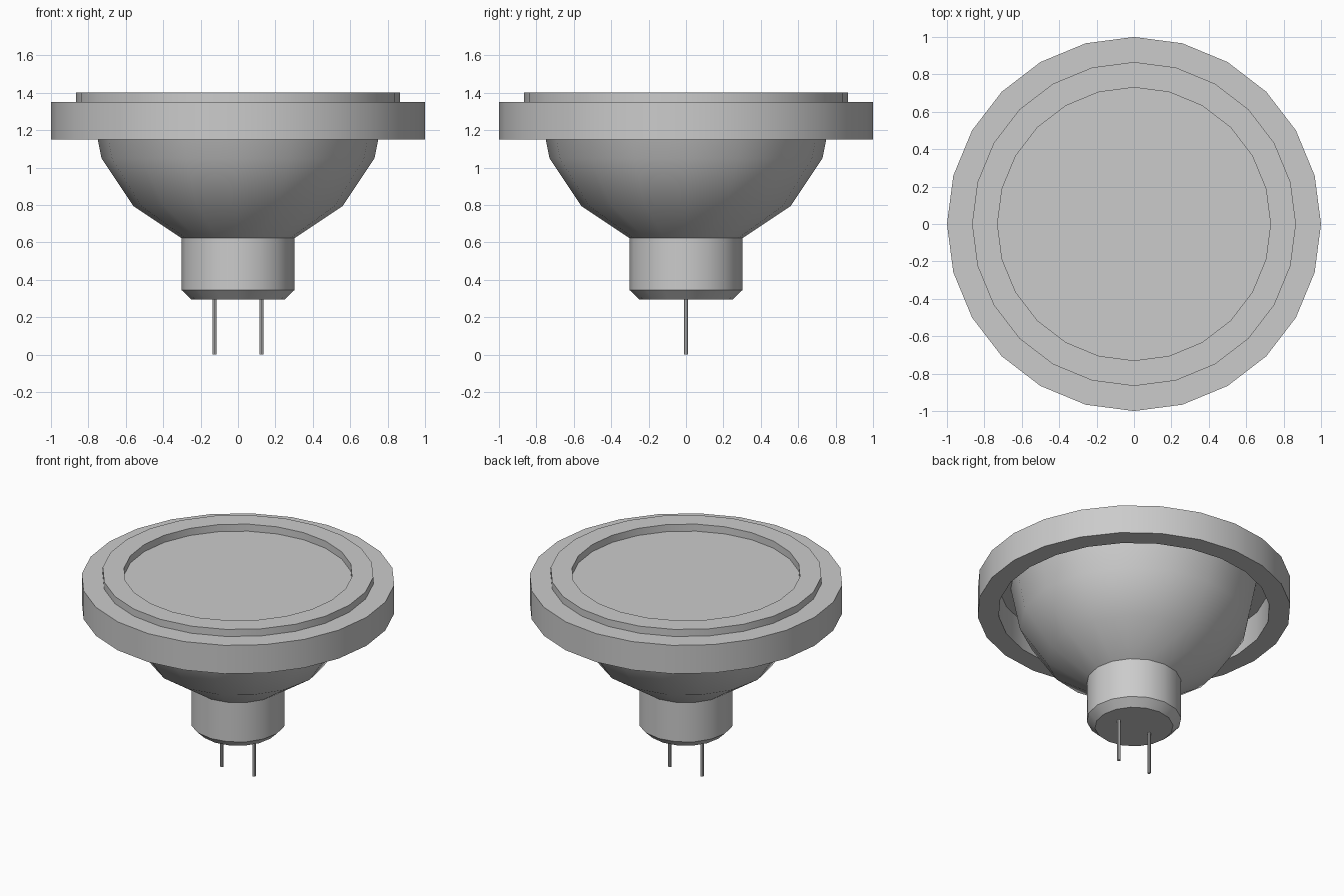
import bpy, bmesh
from math import sin, cos, pi, radians

if "Cube" in bpy.data.objects:
    bpy.data.objects.remove(bpy.data.objects["Cube"])


def lathe(name, profile, sides, closed=False, cap_start=False, cap_end=False, loc=(0, 0, 0)):
    """Revolve (radius, height) points around z."""
    bm = bmesh.new()
    rings = [[bm.verts.new((r * cos(2 * pi * i / sides), r * sin(2 * pi * i / sides), z))
              for i in range(sides)] for r, z in profile]
    pairs = list(zip(rings, rings[1:]))
    if closed:
        pairs.append((rings[-1], rings[0]))
    for a, b in pairs:
        for i in range(sides):
            j = (i + 1) % sides
            bm.faces.new((a[i], a[j], b[j], b[i]))
    if cap_start:
        bm.faces.new(rings[0][::-1])
    if cap_end:
        bm.faces.new(rings[-1])
    mesh = bpy.data.meshes.new(name)
    bm.to_mesh(mesh)
    bm.free()
    obj = bpy.data.objects.new(name, mesh)
    obj.location = loc
    bpy.context.collection.objects.link(obj)
    bpy.ops.object.select_all(action='DESELECT')
    obj.select_set(True)
    bpy.context.view_layer.objects.active = obj
    bpy.ops.object.shade_smooth_by_angle(angle=radians(30))
    return obj


# Wide outer rim, open in the middle
lathe("outer_rim", [(0.866, 1.15), (1, 1.15), (1, 1.35), (0.866, 1.35)], 24, closed=True)

# Raised lip around the lens
lathe("lens_lip", [(0.73, 1.35), (0.866, 1.35), (0.866, 1.4), (0.73, 1.4)], 24, closed=True)

# Flat lens sunk inside the lip
lathe("lens", [(0.73, 1.35)], 24, cap_end=True)

# Reflector bowl (part of a sphere) running down into the bevelled socket
R = 0.79
bowl = [(R * cos(radians(a)), 1.352 - R * sin(radians(a))) for a in (67.5, 45, 22.5, 0)]
lathe("reflector_and_socket", [(0.25, 0.295), (0.302, 0.345)] + bowl, 16, cap_start=True)

# Two contact pins
for side, x in (("left", -0.126), ("right", 0.126)):
    lathe("pin_" + side, [(0.011, 0), (0.011, 0.3)], 8, cap_start=True, cap_end=True, loc=(x, 0, 0))
